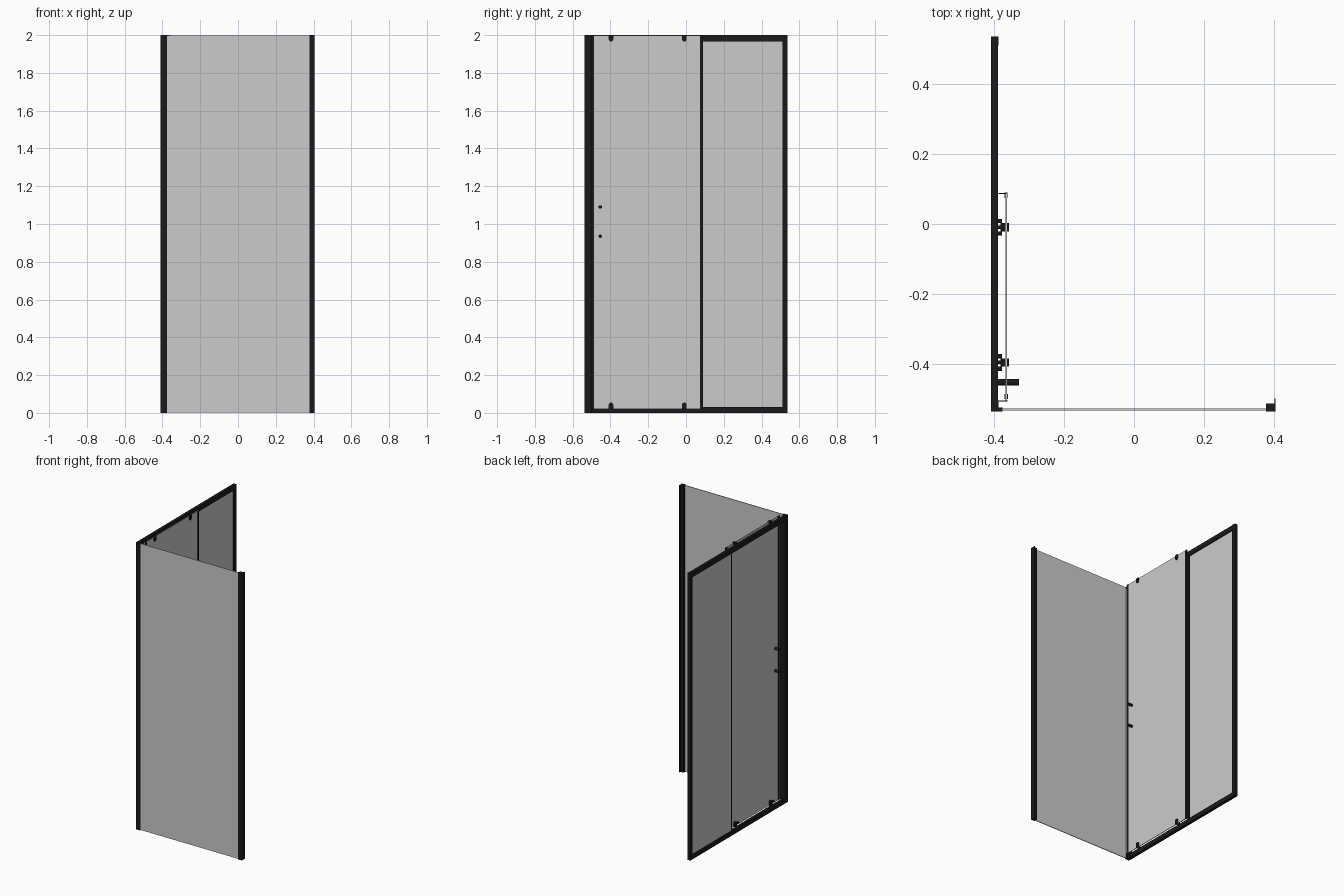
import bpy, bmesh, math

if "Cube" in bpy.data.objects:
    bpy.data.objects.remove(bpy.data.objects["Cube"])

black = bpy.data.materials.new("black_metal")
black.diffuse_color = (0.01, 0.01, 0.01, 1)
black.use_nodes = True
black.node_tree.nodes["Principled BSDF"].inputs["Base Color"].default_value = black.diffuse_color


def finish(name, bm, mat):
    bmesh.ops.recalc_face_normals(bm, faces=bm.faces)
    me = bpy.data.meshes.new(name)
    bm.to_mesh(me)
    bm.free()
    ob = bpy.data.objects.new(name, me)
    bpy.context.collection.objects.link(ob)
    if mat:
        me.materials.append(mat)
    return ob


def box(name, x, y, z, mat=black):
    bm = bmesh.new()
    bmesh.ops.create_cube(bm, size=1)
    for v in bm.verts:
        v.co = [r[0] if c < 0 else r[1] for c, r in zip(v.co, (x, y, z))]
    return finish(name, bm, mat)


def extrude(name, pts, vec, smooth=False):
    """Extrude a closed outline along a vector."""
    bm = bmesh.new()
    face = bm.faces.new([bm.verts.new(p) for p in pts])
    res = bmesh.ops.extrude_face_region(bm, geom=[face], use_keep_orig=True)
    bmesh.ops.translate(bm, vec=vec, verts=[g for g in res["geom"] if isinstance(g, bmesh.types.BMVert)])
    ob = finish(name, bm, black)
    if smooth:
        bpy.ops.object.select_all(action='DESELECT')
        ob.select_set(True)
        bpy.context.view_layer.objects.active = ob
        bpy.ops.object.shade_smooth_by_angle(angle=math.radians(40))
    return ob


def disc(name, x0, x1, y, z, r, n=24):
    pts = [(x0, y + r * math.cos(2 * math.pi * i / n), z + r * math.sin(2 * math.pi * i / n)) for i in range(n)]
    return extrude(name, pts, (x1 - x0, 0, 0), True)


FULL = (0, 2)

# glass panels
box("front_glass", (-0.385, 0.385), (-0.534, -0.529), (0.002, 1.998), None)
box("fixed_glass", (-0.404, -0.398), (0.082, 0.52), (0.02, 1.98), None)
box("door_glass", (-0.369, -0.364), (-0.506, 0.087), (0.02, 1.997), None)

# upright posts
box("back_wall_post", (-0.41, -0.388), (0.512, 0.538), FULL)
box("front_wall_post", (0.378, 0.406), (-0.538, -0.514), FULL)
box("front_wall_post_flange", (0.403, 0.406), (-0.514, -0.5), FULL)
corner = [(-0.41, -0.538), (-0.377, -0.538), (-0.377, -0.526), (-0.389, -0.526),
          (-0.389, -0.506), (-0.41, -0.506)]
extrude("corner_post", [(x, y, 0) for x, y in corner], (0, 0, 2))

# top and bottom rails
box("bottom_rail", (-0.41, -0.39), (-0.506, 0.512), (0, 0.032))
box("top_rail", (-0.41, -0.39), (-0.506, 0.512), (1.966, 2))

# seals between door, fixed panel and corner post
box("fixed_glass_seal", (-0.407, -0.395), (0.077, 0.084), (0.032, 1.966))
box("door_back_seal", (-0.371, -0.362), (0.074, 0.09), (0.02, 1.997))
box("door_back_seal_fin", (-0.389, -0.365), (0.086, 0.089), (0.02, 1.96))
box("door_front_seal", (-0.371, -0.361), (-0.502, -0.487), (0.02, 1.997))
box("door_front_seal_fin", (-0.403, -0.362), (-0.509, -0.506), (0.02, 1.966))

# door handle knobs
for i, z in enumerate((0.935, 1.09)):
    disc(f"handle_knob_{i}", -0.404, -0.33, -0.454, z, 0.009)

# rollers: rounded clamp plates, axle, arm and a pair of wheels
for y in (-0.397, -0.009):
    for tag, z_edge, z_mid, s in (("top", 2.0, 1.978, -1), ("bottom", 0.02, 0.043, 1)):
        arc = [(y + 0.012 * math.cos(math.pi * i / 12), z_mid + s * 0.012 * math.sin(math.pi * i / 12))
               for i in range(13)]
        outline = [(y + 0.012, z_edge)] + arc + [(y - 0.012, z_edge)]
        for part, x in (("inner", -0.364), ("outer", -0.379)):
            extrude(f"roller_plate_{tag}_{part}", [(x, a, b) for a, b in outline],
                    (0.006 if part == "inner" else 0.01, 0, 0), True)
        disc(f"roller_axle_{tag}", -0.39, -0.36, y, z_mid, 0.005, 16)
        box(f"roller_arm_{tag}", (-0.382, -0.378), (y - 0.022, y + 0.022), (z_mid - 0.006, z_mid + 0.006))
        for d in (-0.018, 0.018):
            disc(f"roller_wheel_{tag}", -0.391, -0.378, y + d, z_mid, 0.006, 16)
